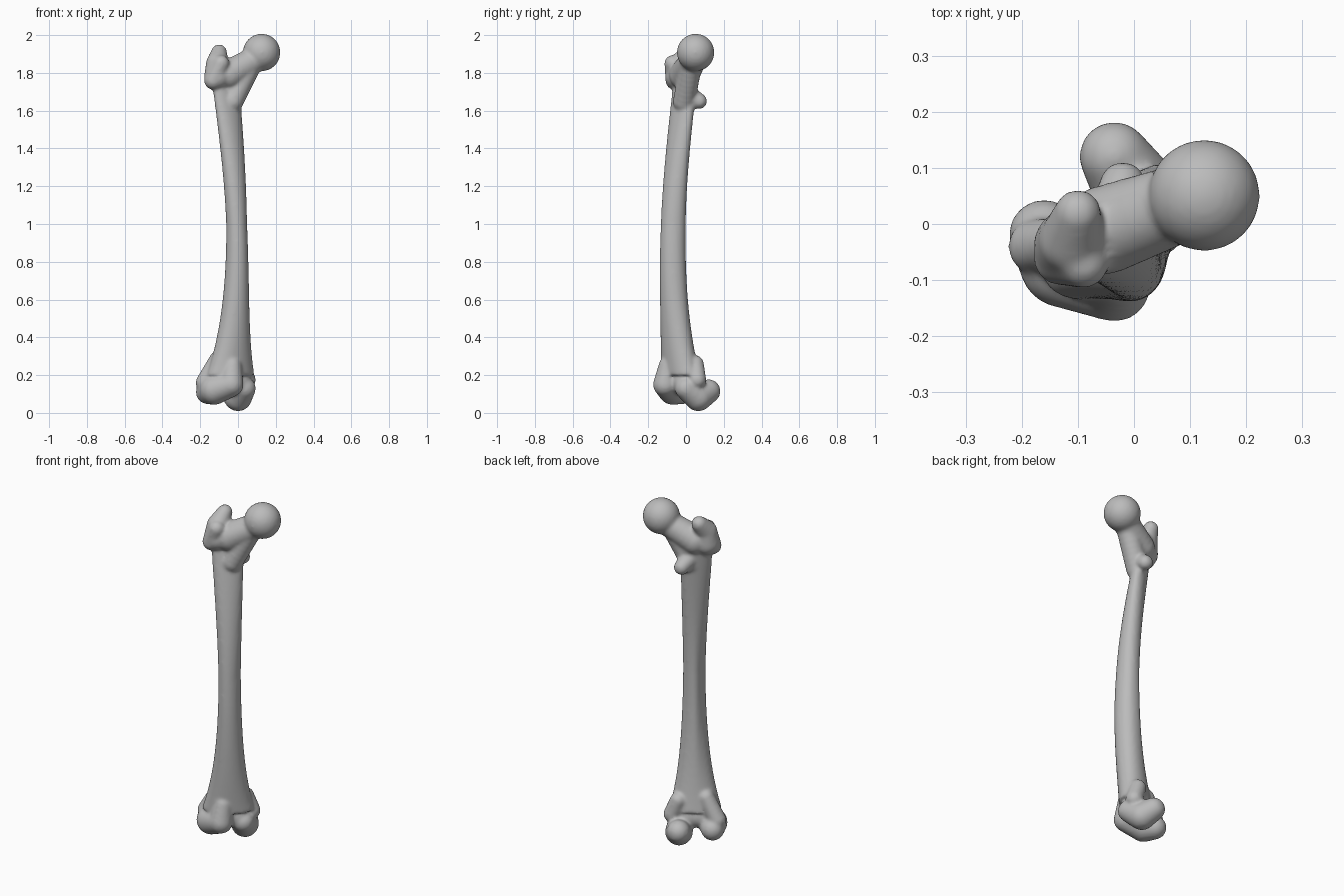
import bpy, bmesh, math
from mathutils import Matrix, Vector

default_cube = bpy.data.objects.get("Cube")
if default_cube:
    bpy.data.objects.remove(default_cube)

bm = bmesh.new()


def limb(*balls, steps=6):
    """Rounded bar through balls given as x, y, z and radius."""
    for start, end in zip(balls, balls[1:]):
        for step in range(steps + 1):
            *center, radius = Vector(start).lerp(Vector(end), step / steps)
            bmesh.ops.create_icosphere(bm, subdivisions=3, radius=radius,
                                       matrix=Matrix.Translation(center))


def shaft_ring(z, sides=32):
    """Cross-section of the bowed shaft, with a ridge along its rear."""
    bow = math.sin(math.pi * z / 1.7)
    flare = math.exp(-z / .3)
    center = Vector((-.06 + .055 * bow, -.01 - .06 * bow, z))
    half_x = .05 + .15 * flare + .03 * max(0, z - 1)
    half_y = .063 + .08 * flare
    skew = math.radians(50 + 40 * bow)
    ridge_height = .15 * max(0, bow) ** 4
    ring = []
    for side in range(sides):
        turn = math.tau * side / sides
        spoke = Vector((half_x * math.cos(turn), half_y * math.cos(turn - skew), 0))
        facing = math.cos(math.atan2(spoke.y, spoke.x) - math.radians(130))
        ridge = ridge_height * max(0, facing) ** 12
        ring.append(bm.verts.new(center + spoke * (1 + ridge)))
    return ring


# Bowed shaft, flaring towards the lower end
bottom, top, segments = .2, 1.8, 32
rings = [shaft_ring(bottom + (top - bottom) * level / segments)
         for level in range(segments + 1)]
for lower, upper in zip(rings, rings[1:]):
    for side, vert in enumerate(lower):
        bm.faces.new((lower[side - 1], vert, upper[side], upper[side - 1]))
bm.faces.new(rings[0][::-1])
bm.faces.new(rings[-1])

# Ball head, neck and the buttress under the neck
head_center = Vector((.125, .051, 1.908))
limb((*head_center, .1), (*head_center, .1), steps=1)
limb((-.05, -.01, 1.79, .08), (.09, .04, 1.87, .07))
limb((-.03, -.01, 1.65, .06), (.05, .02, 1.81, .06))

# Greater trochanter with its raised rear tip and front ridge
limb((-.11, -.04, 1.78, .07), (-.11, -.03, 1.85, .06), (-.1, .02, 1.91, .042))
limb((-.13, -.06, 1.76, .05), (-.09, -.07, 1.85, .045))

# Lesser trochanter
limb((-.03, .02, 1.68, .05), (-.02, .07, 1.65, .042))

# Inner condyle, curving from back to front, and its epicondyle
limb((-.035, .12, .115, .063), (0, .065, .083, .075), (.035, 0, .13, .06))
limb((.015, .05, .26, .045), (.047, .06, .175, .048))

# Outer condyle, curving from back to front, and its epicondyle
limb((-.16, -.02, .11, .064), (-.125, -.07, .122, .08),
     (-.035, -.11, .15, .065), (-.03, -.095, .25, .05))
limb((-.175, -.04, .16, .05), (-.11, -.03, .28, .045))

# Bridge between the condyles
limb((-.1, -.06, .16, .07), (0, 0, .16, .07))

mesh = bpy.data.meshes.new("thigh_bone")
bmesh.ops.recalc_face_normals(bm, faces=bm.faces)
bm.to_mesh(mesh)
bm.free()
bone = bpy.data.objects.new("thigh_bone", mesh)
bpy.context.collection.objects.link(bone)

# Grey bone surface
grey = bpy.data.materials.new("bone_grey")
grey.use_nodes = True
colour = (.5, .5, .5, 1)
grey.diffuse_color = colour
shader = grey.node_tree.nodes["Principled BSDF"]
shader.inputs["Base Color"].default_value = colour
mesh.materials.append(grey)

# Fuse the parts into one skin and soften the joins
fuse = bone.modifiers.new("fuse", 'REMESH')
fuse.mode = 'VOXEL'
fuse.voxel_size = .008
fuse.use_smooth_shade = True
soften = bone.modifiers.new("soften", 'SMOOTH')
soften.factor = .5
soften.iterations = 12
